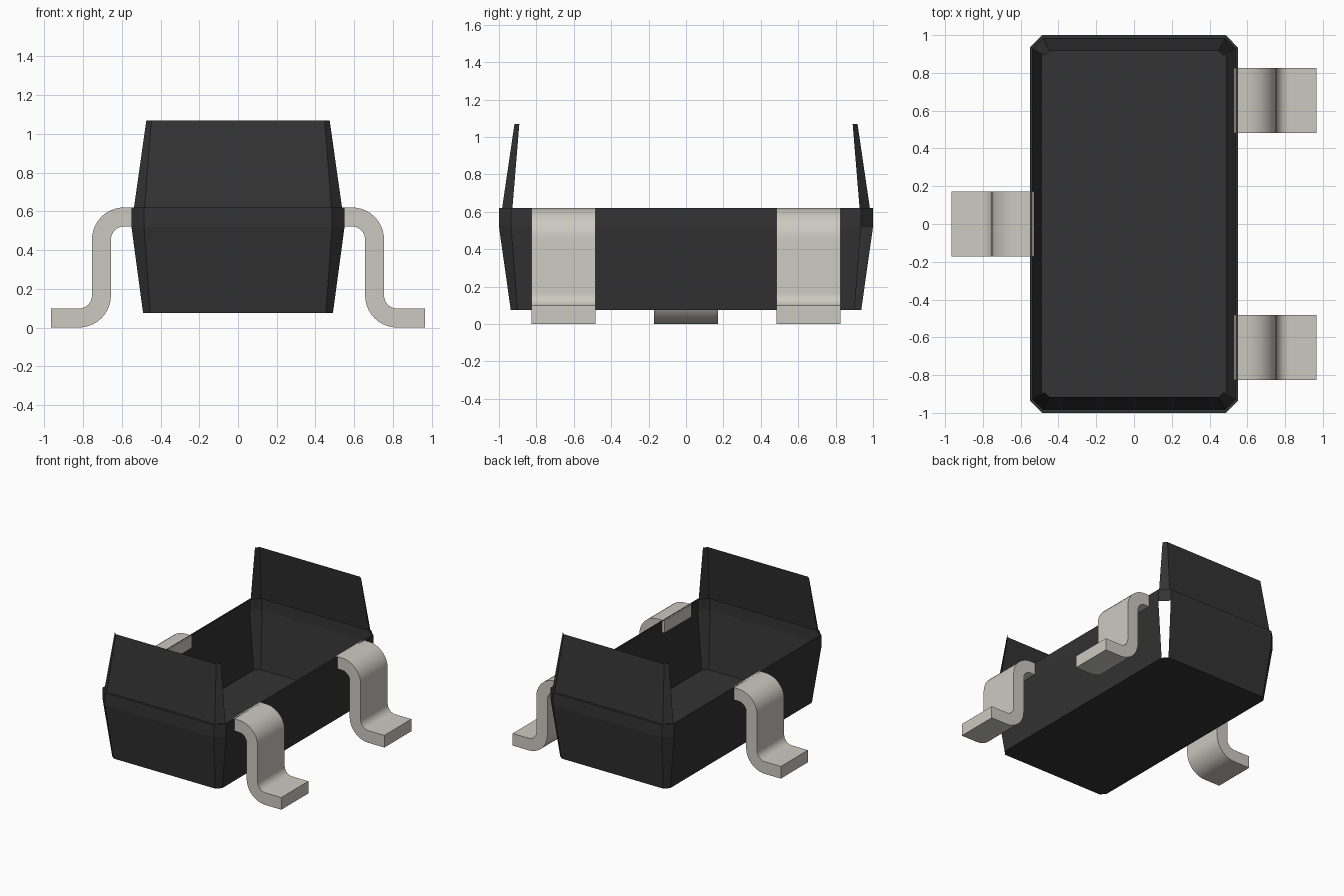
import bpy, bmesh, math

if "Cube" in bpy.data.objects:
    bpy.data.objects.remove(bpy.data.objects["Cube"], do_unlink=True)


def material(name, rgb, roughness):
    mat = bpy.data.materials.new(name)
    mat.use_nodes = True
    mat.diffuse_color = (*rgb, 1)
    bsdf = next(n for n in mat.node_tree.nodes if n.type == 'BSDF_PRINCIPLED')
    bsdf.inputs["Base Color"].default_value = (*rgb, 1)
    bsdf.inputs["Roughness"].default_value = roughness
    return mat


def make_object(name, bm, mat):
    mesh = bpy.data.meshes.new(name)
    bm.to_mesh(mesh)
    bm.free()
    mesh.materials.append(mat)
    obj = bpy.data.objects.new(name, mesh)
    bpy.context.collection.objects.link(obj)
    return obj


black = material("black plastic", (0.033, 0.033, 0.033), 0.6)
metal = material("tinned metal", (0.60, 0.59, 0.53), 0.5)


# Housing: stacked chamfered rectangles, edges counted from the +x +y corner
def chamfered(bm, hx, hy, c, z):
    pts = [(hx, hy - c), (hx - c, hy), (c - hx, hy), (-hx, hy - c),
           (-hx, c - hy), (c - hx, -hy), (hx - c, -hy), (hx, c - hy)]
    return [bm.verts.new((x, y, z)) for x, y in pts]


levels = [(0.49, 0.937, 0.036, 0.075),
          (0.55, 1.0, 0.065, 0.52),
          (0.55, 1.0, 0.065, 0.62),
          (0.537, 0.983, 0.055, 0.62),
          (0.473, 0.917, 0.026, 1.07)]
# Open panels per band: one lower corner, and both long upper sides
open_panels = {0: {0}, 3: {3, 7}}

bm = bmesh.new()
rings = [chamfered(bm, *level) for level in levels]
bm.faces.new(rings[0][::-1])
for band in range(len(rings) - 1):
    low, high = rings[band], rings[band + 1]
    for i in range(8):
        if i not in open_panels.get(band, ()):
            j = (i + 1) % 8
            bm.faces.new((low[i], low[j], high[j], high[i]))
make_object("housing", bm, black)


# Leads: S-bent strip profile swept across its width
def arc(cx, cz, r, start, end, steps=10):
    return [(cx + r * math.cos(math.radians(start + (end - start) * k / steps)),
             cz + r * math.sin(math.radians(start + (end - start) * k / steps)))
            for k in range(steps + 1)]


OUTER, INNER = 0.166, 0.068
upper = (0.588, 0.454)
lower = (0.822, 0.166)
profile = ([(0.53, 0.62)] + arc(*upper, OUTER, 90, 0)
           + arc(*lower, INNER, 180, 270) + [(0.965, 0.098), (0.965, 0.0)]
           + arc(*lower, OUTER, 270, 180) + arc(*upper, INNER, 0, 90)
           + [(0.53, 0.522)])


def lead(name, side, y, width=0.344):
    bm = bmesh.new()
    verts = [bm.verts.new((side * x, y - width / 2, z)) for x, z in profile]
    face = bm.faces.new(verts)
    result = bmesh.ops.extrude_face_region(bm, geom=[face])
    moved = [v for v in result["geom"] if isinstance(v, bmesh.types.BMVert)]
    bmesh.ops.translate(bm, verts=moved, vec=(0, width, 0))
    bmesh.ops.recalc_face_normals(bm, faces=bm.faces)
    obj = make_object(name, bm, metal)
    bpy.ops.object.select_all(action='DESELECT')
    obj.select_set(True)
    bpy.context.view_layer.objects.active = obj
    bpy.ops.object.shade_smooth_by_angle(angle=math.radians(30))


lead("left_front_lead", 1, -0.655)
lead("left_back_lead", 1, 0.655)
lead("right_lead", -1, 0.0)
